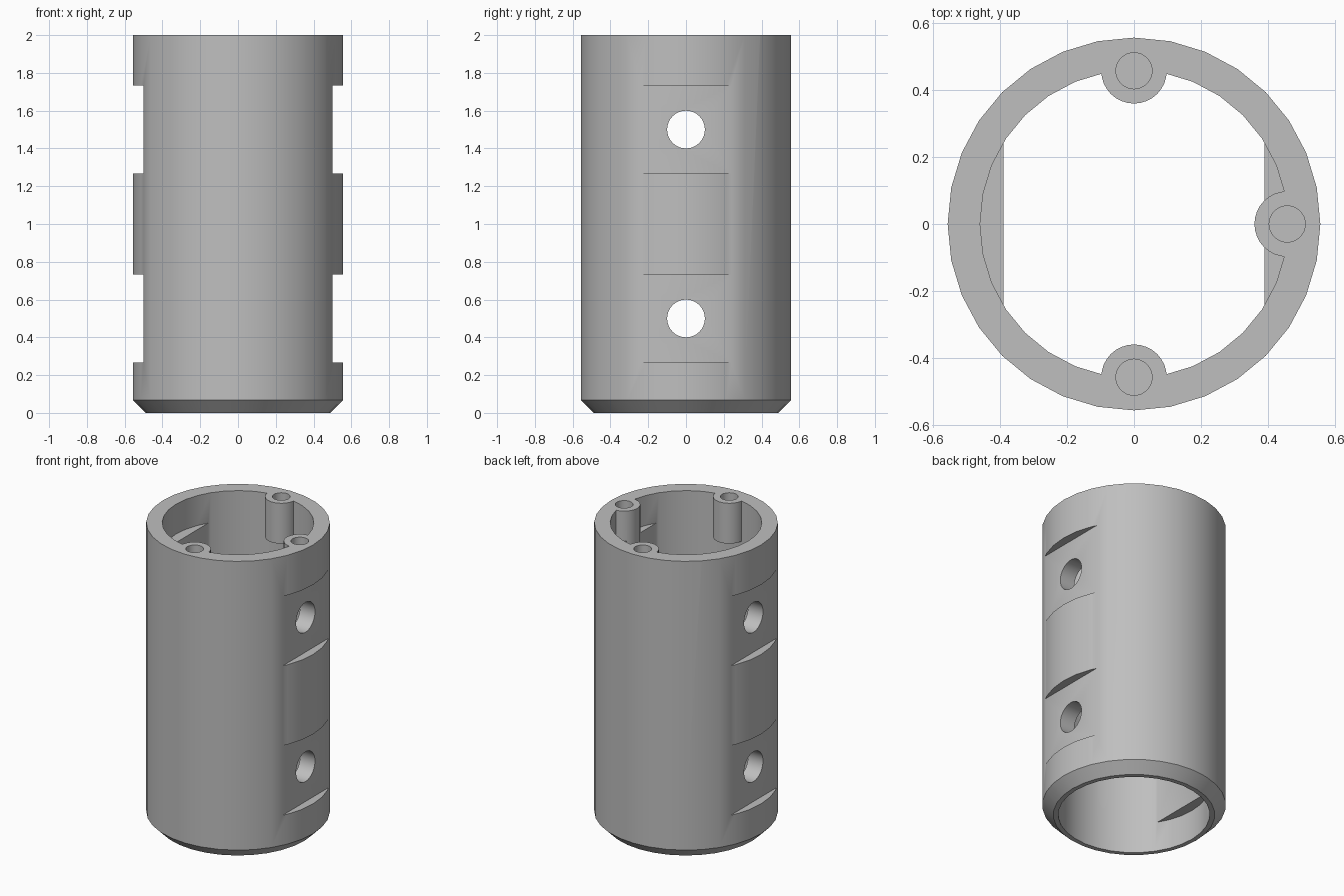
import bpy, bmesh
from math import pi, cos, sin
from mathutils import Matrix, Vector

cube = bpy.data.objects.get("Cube")
if cube:
    bpy.data.objects.remove(cube, do_unlink=True)

SIDES = 32
OUTER, INNER = 0.557, 0.46
BOSS_AT, BOSS_R, SCREW_R = 0.458, 0.098, 0.054

grey = bpy.data.materials.new("plain grey")
grey.use_nodes = True
colour = (0.52, 0.52, 0.52, 1)
grey.diffuse_color = colour
grey.node_tree.nodes["Principled BSDF"].inputs["Base Color"].default_value = colour


def finish(name, bm):
    bmesh.ops.recalc_face_normals(bm, faces=bm.faces[:])
    mesh = bpy.data.meshes.new(name)
    bm.to_mesh(mesh)
    bm.free()
    mesh.materials.append(grey)
    obj = bpy.data.objects.new(name, mesh)
    bpy.context.collection.objects.link(obj)
    return obj


def box(name, low, high):
    bm = bmesh.new()
    low, high = Vector(low), Vector(high)
    size = Matrix.Diagonal((*(high - low), 1))
    bmesh.ops.create_cube(bm, size=1, matrix=Matrix.Translation((low + high) / 2) @ size)
    return finish(name, bm)


def rod(name, radius, length, centre, turn=Matrix()):
    bm = bmesh.new()
    bmesh.ops.create_cone(bm, cap_ends=True, segments=SIDES, radius1=radius,
                          radius2=radius, depth=length,
                          matrix=Matrix.Translation(centre) @ turn)
    return finish(name, bm)


def prism(name, outline, z0, z1, turn):
    bm = bmesh.new()
    face = bm.faces.new([bm.verts.new((x, y, z0)) for x, y in outline])
    new = bmesh.ops.extrude_face_region(bm, geom=[face])["geom"]
    for v in new:
        if isinstance(v, bmesh.types.BMVert):
            v.co.z = z1
    bmesh.ops.transform(bm, matrix=Matrix.Rotation(turn, 4, "Z"), verts=bm.verts[:])
    return finish(name, bm)


def lathe(name, profile):
    bm = bmesh.new()
    rings = [[bm.verts.new((r * cos(2 * pi * i / SIDES), r * sin(2 * pi * i / SIDES), z))
              for i in range(SIDES)] for r, z in profile]
    for a, b in zip(rings, rings[1:] + rings[:1]):
        for i in range(SIDES):
            j = (i + 1) % SIDES
            bm.faces.new((a[i], a[j], b[j], b[i]))
    return finish(name, bm)


def combine(tool, operation):
    mod = tube.modifiers.new("boolean", "BOOLEAN")
    mod.operation, mod.solver, mod.object = operation, "EXACT", tool
    tool.hide_render = True
    bpy.ops.object.modifier_apply(modifier=mod.name)
    bpy.data.objects.remove(tool, do_unlink=True)


# Tube with a chamfered foot, left a little tall for trimming
tube = lathe("tube_body", [(INNER, 0), (0.49, 0), (OUTER, 0.067), (OUTER, 2.06), (INNER, 2.06)])
bpy.context.view_layer.objects.active = tube
tube.select_set(True)

# Flat pads thickening the wall inside, around each side hole
for side in (-1, 1):
    for z in (0.5, 1.5):
        xs = sorted((side * 0.39, side * 0.48))
        combine(box("inner_pad", (xs[0], -0.25, z - 0.3), (xs[1], 0.25, z + 0.3)), "UNION")

# Three screw bosses under the top rim
arc = [(BOSS_AT + BOSS_R * cos(a), BOSS_R * sin(a))
       for a in (pi / 2 + pi * i / 16 for i in range(17))]
boss_outline = arc + [(0.5, -BOSS_R), (0.5, BOSS_R)]
turns = (0, pi / 2, -pi / 2)
for turn in turns:
    combine(prism("screw_boss", boss_outline, 1.73, 2.04, turn), "UNION")

# Level the top rim
combine(box("rim_trim", (-1, -1, 2), (1, 1, 2.3)), "DIFFERENCE")

# Outer flats
for side in (-1, 1):
    for z in (0.5, 1.5):
        xs = sorted((side * 0.5, side * 0.7))
        combine(box("flat_cutter", (xs[0], -0.4, z - 0.233), (xs[1], 0.4, z + 0.233)), "DIFFERENCE")

# Cross holes through both sides
for z in (0.5, 1.5):
    combine(rod("hole_cutter", 0.1, 2, (0, 0, z), Matrix.Rotation(pi / 2, 4, "Y")), "DIFFERENCE")

# Blind screw holes
for turn in turns:
    spot = (BOSS_AT * cos(turn), BOSS_AT * sin(turn), 2)
    combine(rod("screw_cutter", SCREW_R, 0.4, spot), "DIFFERENCE")

bpy.ops.object.shade_smooth_by_angle(angle=pi / 6)
